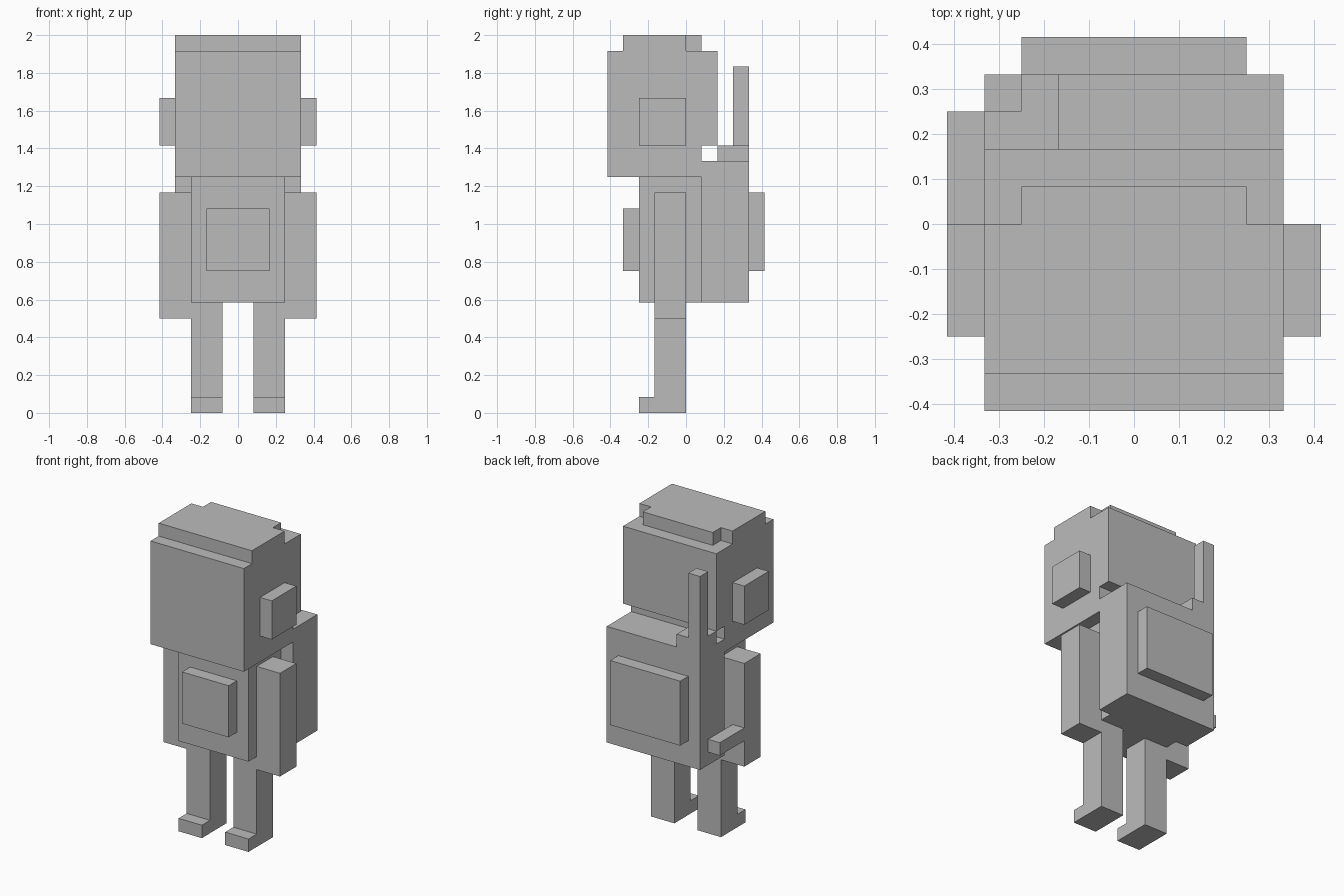
import bpy
import bmesh
from mathutils import Vector

U = 1 / 12  # one block of the model's grid

cube = bpy.data.objects.get("Cube")
if cube:
    bpy.data.objects.remove(cube, do_unlink=True)

GREY = (0.5, 0.5, 0.5, 1)
grey = bpy.data.materials.new("plain_grey")
grey.use_nodes = True
grey.diffuse_color = GREY
grey.node_tree.nodes["Principled BSDF"].inputs["Base Color"].default_value = GREY


def prism(name, outline, low, high, axis):
    """Extrude a closed outline, in blocks, from low to high along x or z."""
    bm = bmesh.new()
    if axis == "x":
        points = [(low, a, b) for a, b in outline]
        push = Vector((high - low, 0, 0))
    else:
        points = [(a, b, low) for a, b in outline]
        push = Vector((0, 0, high - low))
    face = bm.faces.new([bm.verts.new(Vector(p) * U) for p in points])
    new = bmesh.ops.extrude_face_region(bm, geom=[face])["geom"]
    moved = [g for g in new if isinstance(g, bmesh.types.BMVert)]
    bmesh.ops.translate(bm, verts=moved, vec=push * U)
    bmesh.ops.recalc_face_normals(bm, faces=bm.faces)
    mesh = bpy.data.meshes.new(name)
    bm.to_mesh(mesh)
    bm.free()
    mesh.materials.append(grey)
    obj = bpy.data.objects.new(name, mesh)
    bpy.context.collection.objects.link(obj)
    return obj


def box(name, x, y, z):
    outline = [(x[0], y[0]), (x[1], y[0]), (x[1], y[1]), (x[0], y[1])]
    return prism(name, outline, z[0], z[1], "z")


# Head, stepped up at the lower back, with a notched cap
prism("head", [(-5, 15), (1, 15), (1, 17), (2, 17), (2, 23), (-5, 23)], -4, 4, "x")
prism("head_cap", [(-4, -4), (4, -4), (4, 0), (3, 0), (3, 1),
                   (-3, 1), (-3, 0), (-4, 0)], 23, 24, "z")

# Torso and chest box
box("torso", (-3, 3), (-3, 1), (7, 15))
box("chest_box", (-2, 2), (-4, -3), (9, 13))

# Backpack with rear pouch, and the aerial on the model's right
box("backpack", (-4, 4), (1, 4), (7, 16))
box("backpack_pouch", (-3, 3), (4, 5), (9, 14))
prism("aerial", [(2, 16), (4, 16), (4, 22), (3, 22), (3, 17), (2, 17)], -4, -3, "x")
box("aerial_base", (-3, -2), (2, 4), (16, 17))

# Hose from the right arm to the side of the pack
box("side_hose", (-5, -4), (0, 3), (8, 9))

# Paired parts
for side, s in (("left", 1), ("right", -1)):
    box(side + "_ear", sorted((4 * s, 5 * s)), (-3, 0), (17, 20))
    box(side + "_arm", sorted((3 * s, 5 * s)), (-2, 0), (6, 14))
    leg = [(-3, 0), (0, 0), (0, 7), (-2, 7), (-2, 1), (-3, 1)]
    prism(side + "_leg", leg, *sorted((s, 3 * s)), "x")
